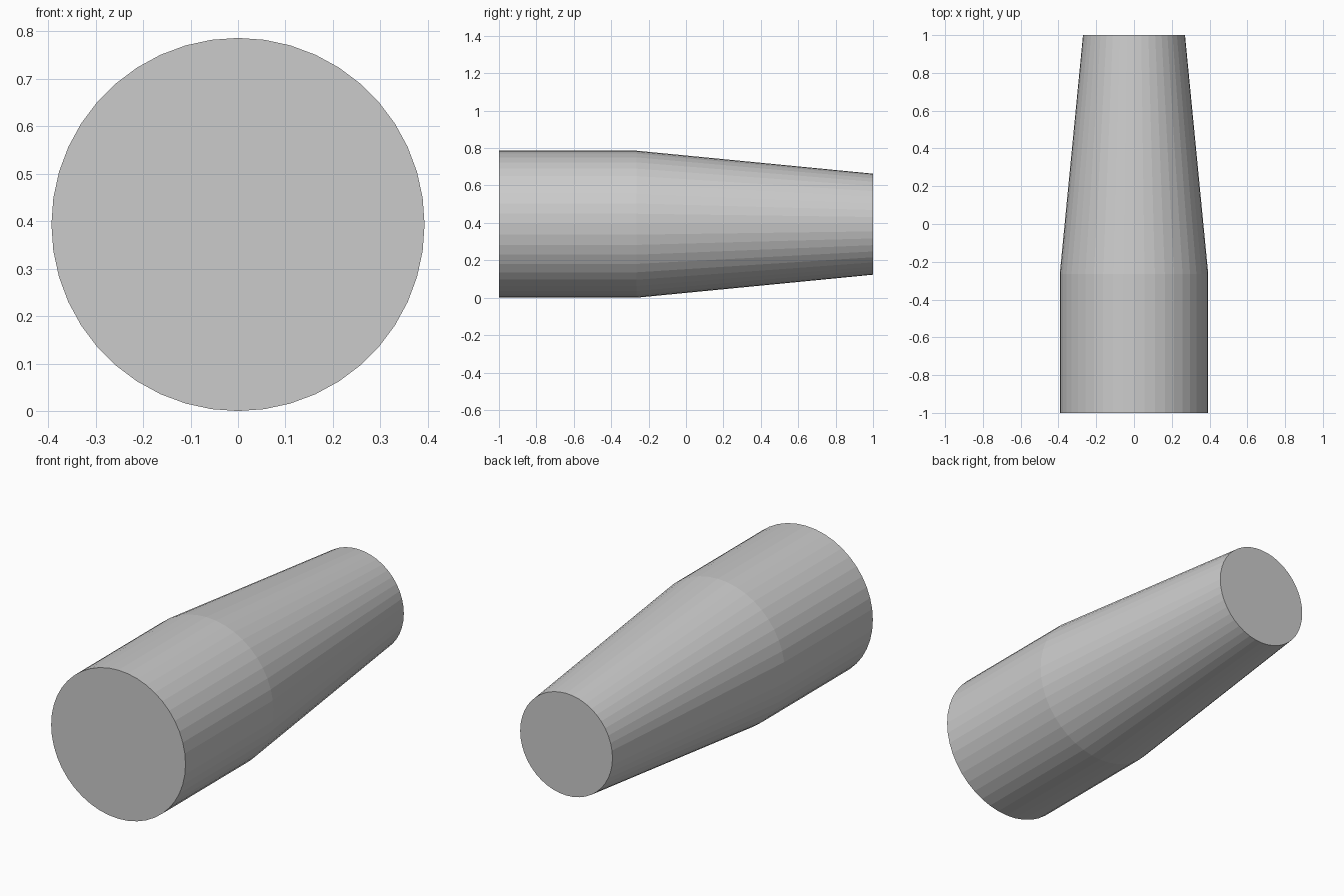
import bpy, bmesh, math

if "Cube" in bpy.data.objects:
    bpy.data.objects.remove(bpy.data.objects["Cube"])

SIDES = 44
CENTRE_Z = 0.393
# (y, radius) stations: straight barrel, then taper to the narrow end
PROFILE = [(-1.0, 0.393), (-0.265, 0.393), (1.0, 0.27)]


def ring(bm, y, r):
    step = 2 * math.pi / SIDES
    return [bm.verts.new((r * math.cos(i * step), y, CENTRE_Z + r * math.sin(i * step)))
            for i in range(SIDES)]


# Tapered body with flat facets and closed ends
bm = bmesh.new()
rings = [ring(bm, y, r) for y, r in PROFILE]
for a, b in zip(rings, rings[1:]):
    for i in range(SIDES):
        j = (i + 1) % SIDES
        bm.faces.new((a[i], a[j], b[j], b[i]))
bm.faces.new(rings[0])
bm.faces.new(rings[-1])
bmesh.ops.recalc_face_normals(bm, faces=bm.faces[:])

mesh = bpy.data.meshes.new("tapered_body")
bm.to_mesh(mesh)
bm.free()
bpy.context.collection.objects.link(bpy.data.objects.new("tapered_body", mesh))
